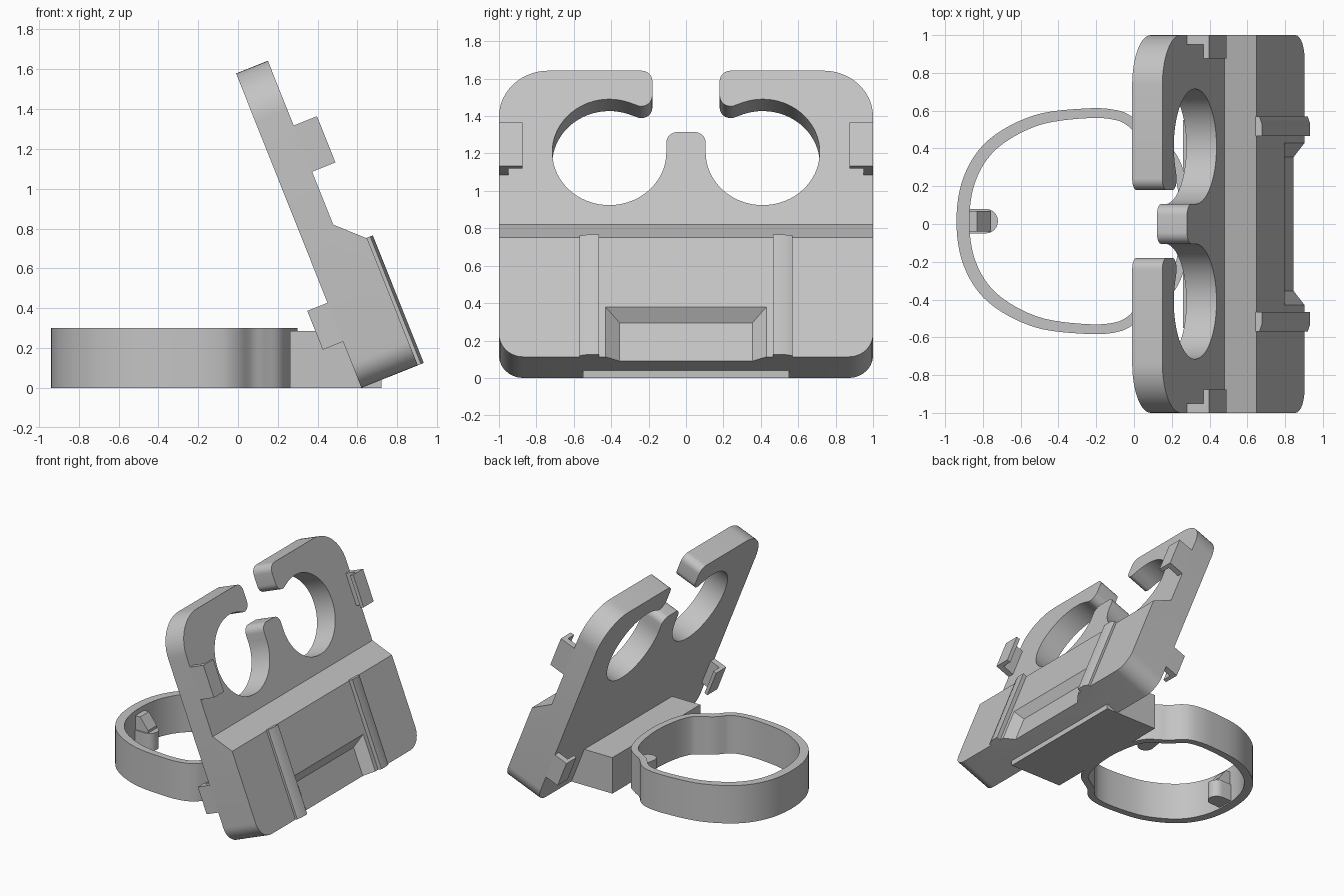
import bpy, bmesh, math
from mathutils import Matrix, Vector

cube = bpy.data.objects.get("Cube")
if cube:
    bpy.data.objects.remove(cube, do_unlink=True)

grey = bpy.data.materials.new("light_grey_plastic")
grey.use_nodes = True
grey.diffuse_color = (0.55, 0.55, 0.55, 1)
grey.node_tree.nodes["Principled BSDF"].inputs["Base Color"].default_value = (0.55, 0.55, 0.55, 1)

# Frames: each maps local (p, q, r) to world, with r as the extrusion direction
TILT = math.radians(21.74)
ACROSS = Vector((0, 1, 0))
UP = Vector((-math.sin(TILT), 0, math.cos(TILT)))
OUT = Vector((math.cos(TILT), 0, math.sin(TILT)))
FOOT = Vector((0.62, 0, 0))


def frame(p, q, r, origin):
    return Matrix.Translation(origin) @ Matrix((p, q, r)).transposed().to_4x4()


PLATE = frame(ACROSS, UP, OUT, FOOT)
RAIL = frame(ACROSS, OUT, UP, FOOT)
SIDE = frame(Vector((1, 0, 0)), Vector((0, 0, 1)), ACROSS, Vector())
FLAT = Matrix.Identity(4)


def finish(name, bm):
    bmesh.ops.recalc_face_normals(bm, faces=bm.faces)
    mesh = bpy.data.meshes.new(name)
    bm.to_mesh(mesh)
    bm.free()
    mesh.materials.append(grey)
    obj = bpy.data.objects.new(name, mesh)
    bpy.context.collection.objects.link(obj)
    return obj


def loft(name, space, low, high, r0, r1):
    """Solid between two matching outlines at heights r0 and r1."""
    bm = bmesh.new()
    a = [bm.verts.new(space @ Vector((*p, r0))) for p in low]
    b = [bm.verts.new(space @ Vector((*p, r1))) for p in high]
    for i in range(len(a)):
        j = (i + 1) % len(a)
        bm.faces.new((a[i], a[j], b[j], b[i]))
    bm.faces.new(a[::-1])
    bm.faces.new(b)
    return finish(name, bm)


def prism(name, space, outline, r0, r1):
    return loft(name, space, outline, outline, r0, r1)


def arc(cx, cy, r, start, end, n=10):
    angles = [math.radians(start + (end - start) * i / n) for i in range(n + 1)]
    return [(cx + r * math.cos(t), cy + r * math.sin(t)) for t in angles]


def mirrored(half):
    return half + [(-p, q) for p, q in reversed(half)]


# Tilted back plate with two open round holes and a centre post
corner = arc(0.87, 0.13, 0.13, -90, 0)
half = corner + arc(0.735, 1.435, 0.265, 0, 90, 14)
half += arc(0.24, 1.64, 0.06, 90, 180) + arc(0.24, 1.555, 0.06, 180, 280)
half += arc(0.41, 1.231, 0.305, 110, -180, 56)
half += arc(0.045, 1.287, 0.06, 0, 90)
prism("tilted_plate", PLATE, mirrored(half), 0, 0.172)

# Thick lower front block with a sloped top and a recess open at the bottom
block = loft("lower_block", PLATE, mirrored(corner + [(1, 0.814)]),
             mirrored(corner + [(1, 0.686)]), 0.172, 0.305)
cutter = loft("recess_cutter", PLATE, mirrored([(0.355, -0.1), (0.355, 0.22)]),
              mirrored([(0.478, -0.1), (0.478, 0.33)]), 0.243, 0.345)
cutter.hide_render = True
mod = block.modifiers.new("recess", 'BOOLEAN')
mod.operation, mod.solver, mod.object = 'DIFFERENCE', 'EXACT', cutter
bpy.context.view_layer.objects.active = block
bpy.ops.object.modifier_apply(modifier=mod.name)
bpy.data.objects.remove(cutter, do_unlink=True)

# Rails on the block, hooked clips on the front and rear edges
rail = [(0.465, 0.30), (0.465, 0.337), (0.53, 0.337), (0.57, 0.322), (0.57, 0.30)]
hook = [(1, 0), (1, 0.126), (0.875, 0.126), (0.875, 0.096), (0.95, 0.096), (0.95, 0)]
for side, word in ((1, "left"), (-1, "right")):
    prism("rail_" + word, RAIL, [(side * p, q) for p, q in rail], 0, 0.69)
    prism("front_clip_" + word, RAIL, [(side * p, 0.172 + q) for p, q in hook], 1.10, 1.35)
    prism("rear_clip_" + word, RAIL, [(side * p, -0.87 * q) for p, q in hook], 0.25, 0.46)

# Foot block joining the plate to the ring
prism("foot_block", SIDE, [(0.26, 0), (0.72, 0), (0.72, 0.04), (0.55, 0.285), (0.26, 0.285)],
      -0.55, 0.55)

# Pear-shaped ring: smooth closed path, offset inward for the wall
RING_Y = 0.015
side_pts = [(-0.9, 0.24), (-0.77, 0.43), (-0.53, 0.56), (-0.25, 0.597), (-0.09, 0.587),
            (0, 0.545), (0.07, 0.47), (0.14, 0.425), (0.22, 0.36), (0.275, 0.22)]
ctrl = [(-0.94, 0)] + side_pts + [(0.3, 0)] + [(x, -y) for x, y in reversed(side_pts)]
ctrl = [Vector(p) for p in ctrl]
path = []
for i in range(len(ctrl)):
    a, b, c, d = (ctrl[(i + k) % len(ctrl)] for k in (-1, 0, 1, 2))
    for s in range(6):
        t = s / 6
        path.append(0.5 * (2 * b + (c - a) * t + (2 * a - 5 * b + 4 * c - d) * t ** 2
                           + (3 * b - a - 3 * c + d) * t ** 3))
bm = bmesh.new()
rows = []
for i, p in enumerate(path):
    tangent = (path[(i + 1) % len(path)] - path[i - 1]).normalized()
    inner = p + Vector((tangent.y, -tangent.x)) * (0.052 + 0.016 * max(0, -p.x - 0.3) / 0.64)
    rows.append([bm.verts.new((q.x, q.y + RING_Y, z))
                 for q, z in ((p, 0), (p, 0.3), (inner, 0.3), (inner, 0))])
for i, row in enumerate(rows):
    nxt = rows[(i + 1) % len(rows)]
    for k in range(4):
        m = (k + 1) % 4
        bm.faces.new((row[k], row[m], nxt[m], nxt[k]))
finish("ring", bm)

# Catch inside the ring: rounded boss with a ramp above it
catch = [(-0.89, RING_Y - 0.065)] + arc(-0.785, RING_Y, 0.065, -90, 90, 12) + [(-0.89, RING_Y + 0.065)]
prism("catch_boss", FLAT, catch, 0.01, 0.15)
prism("catch_ramp", SIDE, [(-0.89, 0.1), (-0.76, 0.1), (-0.76, 0.17), (-0.83, 0.26), (-0.89, 0.26)],
      RING_Y - 0.055, RING_Y + 0.055)

# Small screw boss on the inner wall near the foot
prism("screw_boss", FLAT, [(0.19, 0.36), (0.09, 0.42)] + arc(0.13, 0.29, 0.06, 180, 360, 12), 0.01, 0.22)

# Smooth the curved walls while keeping crisp edges
bpy.ops.object.select_all(action='DESELECT')
for obj in bpy.context.collection.objects:
    if obj.type == 'MESH' and obj.data.materials and obj.data.materials[0] == grey:
        obj.select_set(True)
        bpy.context.view_layer.objects.active = obj
bpy.ops.object.shade_smooth_by_angle(angle=math.radians(30))
